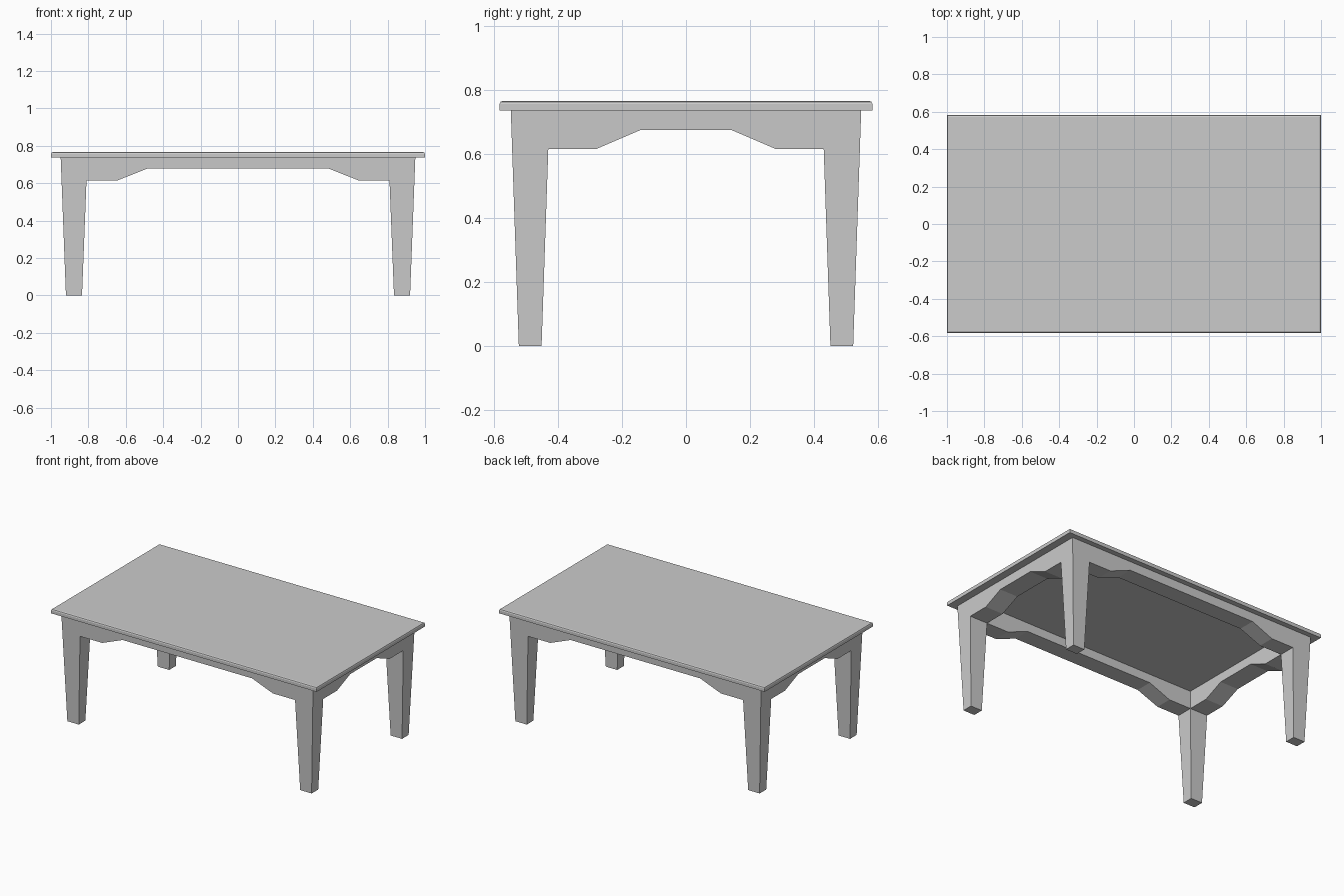
import bpy, bmesh

if "Cube" in bpy.data.objects:
    bpy.data.objects.remove(bpy.data.objects["Cube"])

TOP_Z, UNDER, RAIL_Z = 0.766, 0.736, 0.615


def make_object(name, bm):
    bmesh.ops.remove_doubles(bm, verts=bm.verts, dist=1e-4)
    bmesh.ops.recalc_face_normals(bm, faces=bm.faces)
    me = bpy.data.meshes.new(name)
    bm.to_mesh(me)
    bm.free()
    ob = bpy.data.objects.new(name, me)
    bpy.context.collection.objects.link(ob)
    return ob


# Tabletop: slab with softened upper edges
bm = bmesh.new()
bmesh.ops.create_cube(bm, size=1)
for v in bm.verts:
    v.co = (v.co.x * 2, v.co.y * 1.164, UNDER if v.co.z < 0 else TOP_Z)
rim = [e for e in bm.edges if all(v.co.z > 0.75 for v in e.verts)]
bmesh.ops.bevel(bm, geom=rim, offset=0.01, segments=2, profile=0.5, affect='EDGES')
make_object("tabletop", bm)

# Frame: one quarter of the flush apron and tapered leg, mirrored twice
TOP = UNDER + 0.004                      # tucked slightly into the slab
IN_X, IN_Y = 0.81, 0.43
FOOT_X, FOOT_Y = (0.834, 0.92), (0.451, 0.522)


def out_x(z):
    return 0.92 + 0.028 * z / UNDER


def out_y(z):
    return 0.522 + 0.025 * z / UNDER


bm = bmesh.new()


def face(*pts):
    bm.faces.new([bm.verts.new(p) for p in pts])


def apron(stations, inner, outer, place):
    """Sweep an apron cross-section along its stepped lower edge."""
    rings = [[place(s, outer(z), z), place(s, outer(TOP), TOP),
              place(s, inner, TOP), place(s, inner, z)] for s, z in stations]
    for a, b in zip(rings, rings[1:]):
        for i in range(4):
            j = (i + 1) % 4
            face(a[i], b[i], b[j], a[j])


apron([(0, 0.677), (0.487, 0.677), (0.643, RAIL_Z), (IN_X, RAIL_Z)],
      IN_Y, out_y, lambda s, d, z: (s, d, z))
apron([(0, 0.675), (0.142, 0.675), (0.282, RAIL_Z), (IN_Y, RAIL_Z)],
      IN_X, out_x, lambda s, d, z: (d, s, z))

# Leg with corner block
corner = (out_x(TOP), out_y(TOP), TOP)
xt, xb = (IN_X, out_y(TOP), TOP), (IN_X, out_y(RAIL_Z), RAIL_Z)
yt, yb = (out_x(TOP), IN_Y, TOP), (out_x(RAIL_Z), IN_Y, RAIL_Z)
it, ib = (IN_X, IN_Y, TOP), (IN_X, IN_Y, RAIL_Z)
f_ii, f_io, f_oi, f_oo = [(x, y, 0) for x in FOOT_X for y in FOOT_Y]
face(corner, xt, xb, f_io, f_oo)
face(corner, yt, yb, f_oi, f_oo)
face(xb, ib, f_ii, f_io)
face(yb, ib, f_ii, f_oi)
face(f_ii, f_io, f_oo, f_oi)
face(corner, xt, it, yt)

frame = make_object("legs_and_apron", bm)
mirror = frame.modifiers.new("Mirror", 'MIRROR')
mirror.use_axis = (True, True, False)
